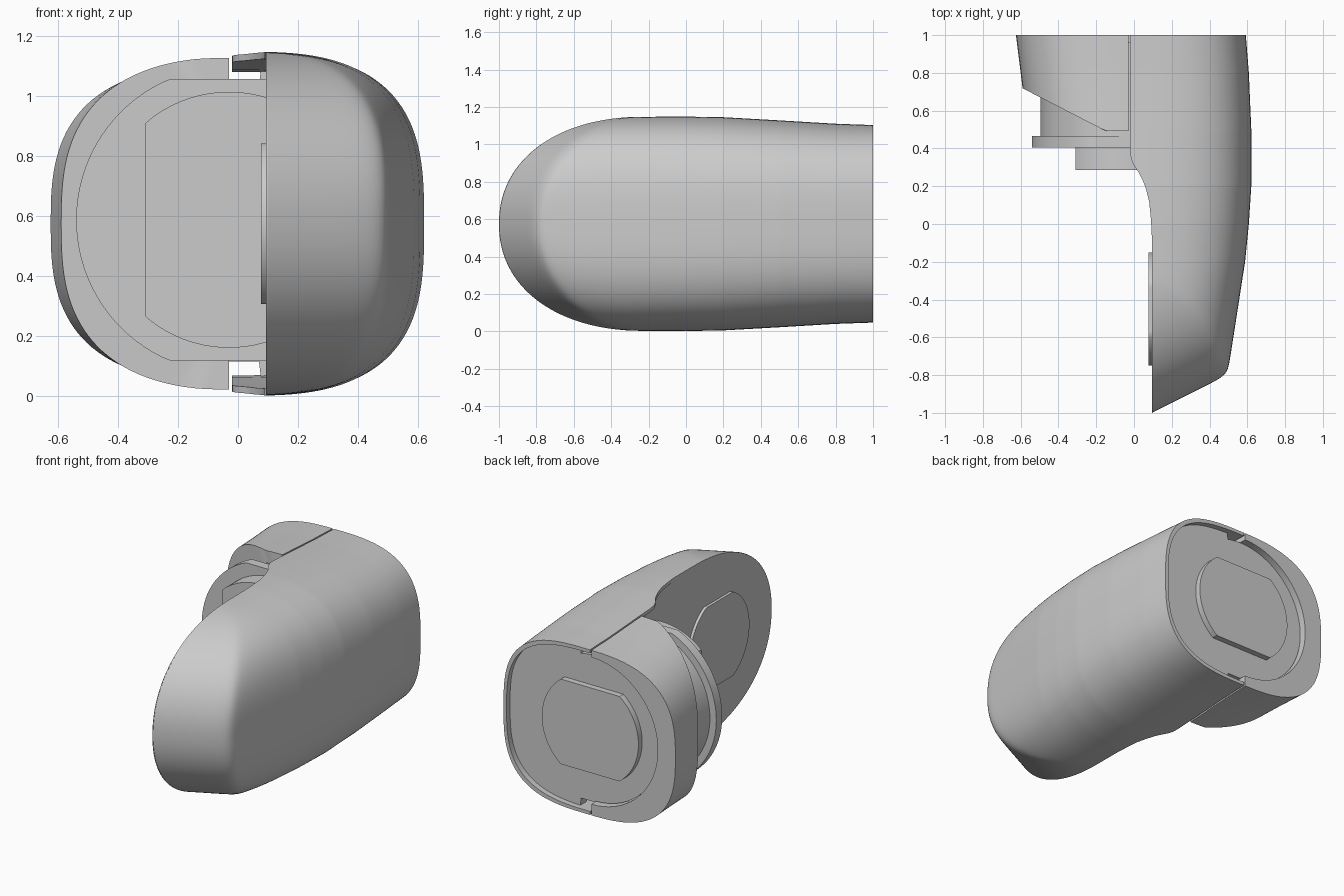
import bpy, bmesh
from math import sin, cos, pi, radians

if "Cube" in bpy.data.objects:
    bpy.data.objects.remove(bpy.data.objects["Cube"])

MID = 0.575      # height of the long axis
INNER = 0.094    # plane of the flat inner side
BARREL_X = -0.03
WALL = 0.022

HEIGHT = [(-0.2, 0.573), (0, 0.574), (0.2, 0.57), (0.5, 0.553), (0.8, 0.535), (1, 0.528)]
WIDTH = [(-1, 0.46), (-0.8, 0.495), (-0.2, 0.588), (0, 0.608), (0.2, 0.621),
         (0.5, 0.621), (0.8, 0.608), (1, 0.592)]
EDGE = [(-0.05, INNER), (0.02, 0.09), (0.12, 0.08), (0.19, 0.062), (0.25, 0.038),
        (0.29, 0.014), (0.31, -0.002), (0.35, -0.017), (0.4, -0.02)]


def lookup(table, y):
    if y <= table[0][0]:
        return table[0][1]
    for (y0, v0), (y1, v1) in zip(table, table[1:]):
        if y <= y1:
            return v0 + (v1 - v0) * (y - y0) / (y1 - y0)
    return table[-1][1]


def half_height(y):
    if y < -0.2:
        return 0.573 * max(0, 1 - min(1, (-0.2 - y) / 0.8) ** 2.25) ** (1 / 2.15)
    return lookup(HEIGHT, y)


def arch_front(z):
    return -0.2 - 0.8 * max(0, 1 - min(1, abs(z) / 0.573) ** 2.15) ** (1 / 2.25)


def rounded(r, size, power=3):
    return size * max(0, 1 - min(1, abs(r)) ** power) ** (1 / power)


def finish(name, verts, faces, recalc=True):
    mesh = bpy.data.meshes.new(name)
    mesh.from_pydata(verts, [], faces)
    bm = bmesh.new()
    bm.from_mesh(mesh)
    bmesh.ops.remove_doubles(bm, verts=bm.verts, dist=0.0001)
    if recalc:
        bmesh.ops.recalc_face_normals(bm, faces=bm.faces)
    bm.to_mesh(mesh)
    bm.free()
    obj = bpy.data.objects.new(name, mesh)
    bpy.context.collection.objects.link(obj)
    bpy.ops.object.select_all(action='DESELECT')
    obj.select_set(True)
    bpy.context.view_layer.objects.active = obj
    bpy.ops.object.shade_smooth_by_angle(angle=radians(32))


def prism(name, outline, axis, start, end):
    """Extrude a 2D outline (horizontal, z) along x or y."""
    n = len(outline)
    verts = [(d, p, q) if axis == "x" else (p, d, q)
             for d in (start, end) for p, q in outline]
    faces = [list(range(n)), list(range(n, 2 * n))]
    faces += [(i, (i + 1) % n, n + (i + 1) % n, n + i) for i in range(n)]
    finish(name, verts, faces)


def flat_disc(name, axis, centre, radius, start, end, flat_z=9, flat_side=9):
    """Round disc with optional flats cut top and bottom, or on its sides."""
    outline = []
    for k in range(96):
        p, q = radius * cos(k * pi / 48), radius * sin(k * pi / 48)
        outline.append((centre + max(-flat_side, min(flat_side, p)),
                        MID + 0.013 * (axis == "y") + max(-flat_z, min(flat_z, q))))
    prism(name, outline, axis, start, end)


# Long housing: rounded shell with an arched, slanted front
stations = [-0.2 - 0.8 * sin(k * pi / 128) for k in range(64, 0, -1)]
stations += [-0.2 + 1.2 * k / 60 for k in range(61)]
COLS = 120
W = COLS + 1
outer, lining = [], []
for y in stations:
    h, a, edge = half_height(y), lookup(WIDTH, y), lookup(EDGE, y)
    full = h + 0.35 * max(0, 0.573 - h) * (y < -0.2)
    top = min(h, rounded(max(edge, 0) / a, full))
    for j in range(W):
        z = top * sin(-pi / 2 + pi * j / COLS)
        x = edge
        if 0 < j < COLS and h > 0.001:
            side = max(rounded(z / full, a) - edge, 0.0001)
            front = max(2 * (y - arch_front(z)), 0.0001)
            x += (side ** -14 + front ** -14) ** (-1 / 14)
        outer.append((x, y, MID + z))
        lining.append((max(edge, x - WALL), y, MID + z * (1 - WALL / max(top, 0.1))))

faces = []
size, last = len(outer), len(stations) - 1
for i in range(last):
    row, nxt = i * W, (i + 1) * W
    open_side = stations[i] > 0
    for j in range(COLS):
        quad = (row + j, nxt + j, nxt + j + 1, row + j + 1)
        faces.append(quad)
        if open_side:
            faces.append([size + v for v in reversed(quad)])
    if open_side:
        faces.append((nxt, row, size + row, size + nxt))
        r, n = row + COLS, nxt + COLS
        faces.append((r, n, size + n, size + r))
for v in range(last * W, last * W + COLS):
    faces.append((v + 1, v, size + v, size + v + 1))
finish("housing_shell", outer + lining, faces, recalc=False)

# Flat inner side of the housing, with its raised pad
side_line = [(y, half_height(y) * 0.997) for y in stations if y < 0.3]
panel = [(y, MID + h) for y, h in side_line]
panel += [(y, MID - h) for y, h in reversed(side_line[1:])]
prism("inner_panel", panel, "x", INNER, INNER + 0.004)
flat_disc("inner_pad", "x", -0.45, 0.3, INNER - 0.018, INNER + 0.002, flat_z=0.268)

# Stepped barrel
flat_disc("barrel_front", "y", BARREL_X, 0.427, 0.287, 0.41, flat_side=0.28)
flat_disc("barrel_flange", "y", BARREL_X, 0.51, 0.405, 0.465, flat_z=0.47)
flat_disc("barrel_body", "y", BARREL_X, 0.465, 0.46, 0.96)
flat_disc("rear_disc", "y", BARREL_X + 0.01, 0.342, 0.94, 0.998, flat_z=0.272)

# Rear plate inside the housing, notched at top and bottom
plate = [(BARREL_X, MID - 0.46), (0.07, MID - 0.46)]
for k in range(81):
    z = 0.508 * sin(-pi / 2 + pi * k / 80)
    x = rounded(z / 0.508, 0.574)
    if x > 0.07:
        plate.append((x, MID + z))
plate += [(0.07, MID + 0.46), (BARREL_X, MID + 0.46)]
prism("rear_plate", plate, "y", 0.9, 0.96)


# Side cap: half ring around the barrel with a slanted front edge
def cap_front(x):
    return 0.492 + max(0, -0.15 - x) * 0.515


verts, faces, ROWS, STEPS = [], [], 8, 64
for j in range(STEPS + 1):
    t = pi * j / STEPS
    s, c = max(sin(t), 0), cos(t)
    ring = []
    for r in range(ROWS + 1):
        f = r / ROWS
        y = 1.0
        for _ in range(6):
            a, h = 0.59 + 0.125 * (y - 0.72), half_height(y)
            x = min(BARREL_X, -a * s ** (2 / 2.8))
            y = 1 - f * (1 - cap_front(x))
        z = h * abs(c) ** (2 / 2.8) * (1 if c > 0 else -1)
        ring.append((x, y, MID + z))
    hole_x = BARREL_X - 0.47 * s
    hole_z = MID + 0.013 + 0.47 * c
    ring += [(hole_x, cap_front(hole_x), hole_z), (hole_x, 1.0, hole_z)]
    verts += ring
N = ROWS + 3
for j in range(STEPS):
    for r in range(N):
        q = (r + 1) % N
        faces.append((j * N + r, j * N + q, (j + 1) * N + q, (j + 1) * N + r))
faces += [list(range(N)), list(range(STEPS * N, STEPS * N + N))]
finish("side_cap", verts, faces)
